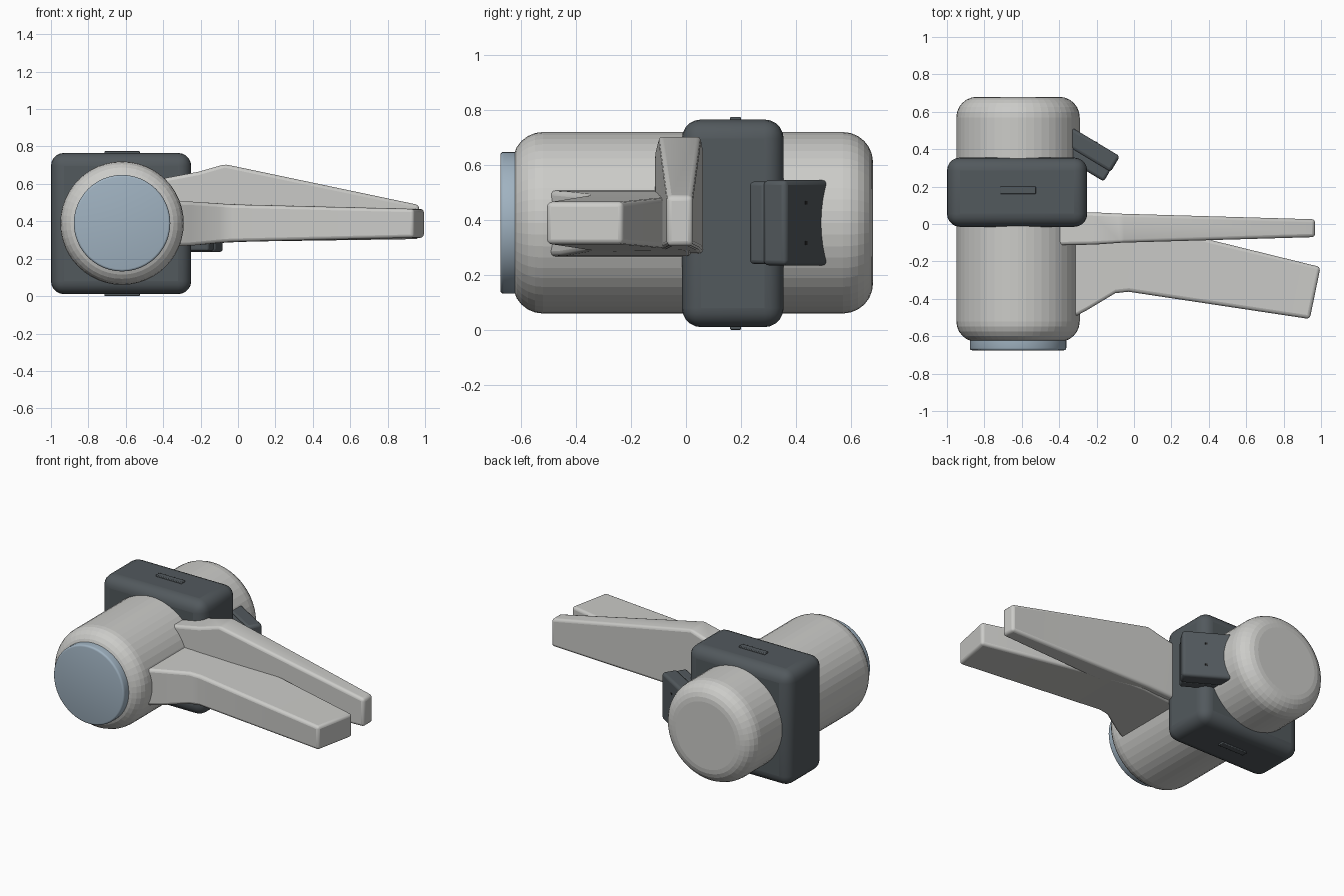
import bpy, bmesh, math
from mathutils import Vector

if "Cube" in bpy.data.objects:
    bpy.data.objects.remove(bpy.data.objects["Cube"])


def make_material(name, rgb):
    mat = bpy.data.materials.new(name)
    mat.use_nodes = True
    colour = (*rgb, 1)
    mat.diffuse_color = colour
    mat.node_tree.nodes["Principled BSDF"].inputs["Base Color"].default_value = colour
    return mat


light_grey = make_material("light grey", (0.6, 0.6, 0.58))
dark_grey = make_material("dark grey", (0.085, 0.1, 0.11))
pale_blue = make_material("pale blue grey", (0.35, 0.445, 0.53))
black = make_material("near black", (0.02, 0.02, 0.02))

AXIS_X, AXIS_Z = -0.62, 0.39


def finish(name, bm, mat, bevel=0, segments=3, smooth=True):
    """Turn a bmesh into an object with an optional rounded edge."""
    bmesh.ops.recalc_face_normals(bm, faces=bm.faces)
    mesh = bpy.data.meshes.new(name)
    bm.to_mesh(mesh)
    bm.free()
    mesh.materials.append(mat)
    obj = bpy.data.objects.new(name, mesh)
    bpy.context.collection.objects.link(obj)
    if bevel:
        mod = obj.modifiers.new("rounded edges", "BEVEL")
        mod.width = bevel
        mod.segments = segments
        mod.limit_method = "ANGLE"
        mod.angle_limit = math.radians(25)
    if smooth:
        bpy.ops.object.select_all(action="DESELECT")
        obj.select_set(True)
        bpy.context.view_layer.objects.active = obj
        bpy.ops.object.shade_smooth_by_angle(angle=math.radians(35))
    return obj


def box(name, centre, size, mat, bevel=0, segments=3, turn=0):
    bm = bmesh.new()
    bmesh.ops.create_cube(bm, size=1)
    bmesh.ops.scale(bm, vec=size, verts=bm.verts)
    obj = finish(name, bm, mat, bevel, segments)
    obj.location = centre
    obj.rotation_euler.z = turn
    return obj


def turned(name, profile, mat, sides=48, smooth=False):
    """Lathe (radius, y) points around the barrel axis."""
    bm = bmesh.new()
    rings = []
    for r, y in profile:
        angles = [math.tau * i / sides for i in range(sides)]
        rings.append([bm.verts.new((AXIS_X + r * math.cos(a), y, AXIS_Z + r * math.sin(a)))
                      for a in angles])
    for a, b in zip(rings, rings[1:]):
        for i in range(sides):
            j = (i + 1) % sides
            bm.faces.new((a[i], a[j], b[j], b[i]))
    bm.faces.new(rings[0])
    bm.faces.new(rings[-1])
    return finish(name, bm, mat, smooth=smooth)


def rounded_profile(radius, front, back, corner, steps):
    """Cylinder profile with quarter-round ends."""
    arc = [math.pi / 2 * i / steps for i in range(steps + 1)]
    near = [(radius - corner + corner * math.sin(a), front + corner - corner * math.cos(a))
            for a in arc]
    far = [(r, front + back - y) for r, y in reversed(near)]
    return near + far


def arm(name, sections):
    """Loft rectangles: front point (x, y), back point (x, y), bottom, top."""
    bm = bmesh.new()
    rings = []
    for front, back, low, high in sections:
        corners = [(*front, low), (*back, low), (*back, high), (*front, high)]
        rings.append([bm.verts.new(c) for c in corners])
    for a, b in zip(rings, rings[1:]):
        for i in range(4):
            j = (i + 1) % 4
            bm.faces.new((a[i], a[j], b[j], b[i]))
    bm.faces.new(rings[0])
    bm.faces.new(rings[-1])
    return finish(name, bm, light_grey, bevel=0.018)


# Barrel and front disc
turned("barrel", rounded_profile(0.33, -0.63, 0.68, 0.11, 6), light_grey)
turned("front_disc", rounded_profile(0.258, -0.675, -0.58, 0.012, 3), pale_blue, smooth=True)

# Square collar with a thin raised tab above and below
box("collar", (-0.625, 0.17, 0.388), (0.75, 0.37, 0.755), dark_grey, 0.07, 5)
for side, z in (("upper", 0.765), ("lower", 0.011)):
    box(side + "_tab", (AXIS_X, 0.18, z), (0.19, 0.04, 0.02), dark_grey, 0.004, 2)

# Upright arm
arm("upright_arm", [
    ((-0.45, -0.115), (-0.45, 0.065), 0.27, 0.62),
    ((-0.21, -0.11), (-0.21, 0.062), 0.28, 0.665),
    ((-0.07, -0.1), (-0.07, 0.055), 0.29, 0.705),
    ((0.968, -0.07), (0.968, 0.025), 0.305, 0.487),
])

# Flat arm, flared where it meets the barrel
arm("flat_arm", [
    ((-0.4, -0.54), (-0.4, 0.02), 0.265, 0.51),
    ((-0.25, -0.46), (-0.25, 0.02), 0.27, 0.505),
    ((-0.1, -0.37), (-0.08, 0.02), 0.285, 0.495),
    ((-0.03, -0.362), (0.02, 0.01), 0.29, 0.49),
    ((0.94, -0.508), (0.997, -0.23), 0.312, 0.466),
])

# Slanted bracket: two layers and two screw holes
turn = math.atan2(-0.15, 0.25)
along = Vector((math.cos(turn), math.sin(turn), 0))
out = Vector((-along.y, along.x, 0))
tip = Vector((-0.075, 0.362, AXIS_Z))
box("bracket_outer", tip - along * 0.2 - out * 0.05, (0.4, 0.1, 0.31),
    dark_grey, 0.018, 3, turn)
box("bracket_inner", tip - along * 0.205 - out * 0.125, (0.4, 0.07, 0.3),
    dark_grey, 0.015, 3, turn)
for side in (-1, 1):
    spot = tip - along * 0.145 + Vector((0, 0, 0.073 * side))
    box("screw_hole", spot, (0.014, 0.003, 0.014), black, 0, 1, turn)
